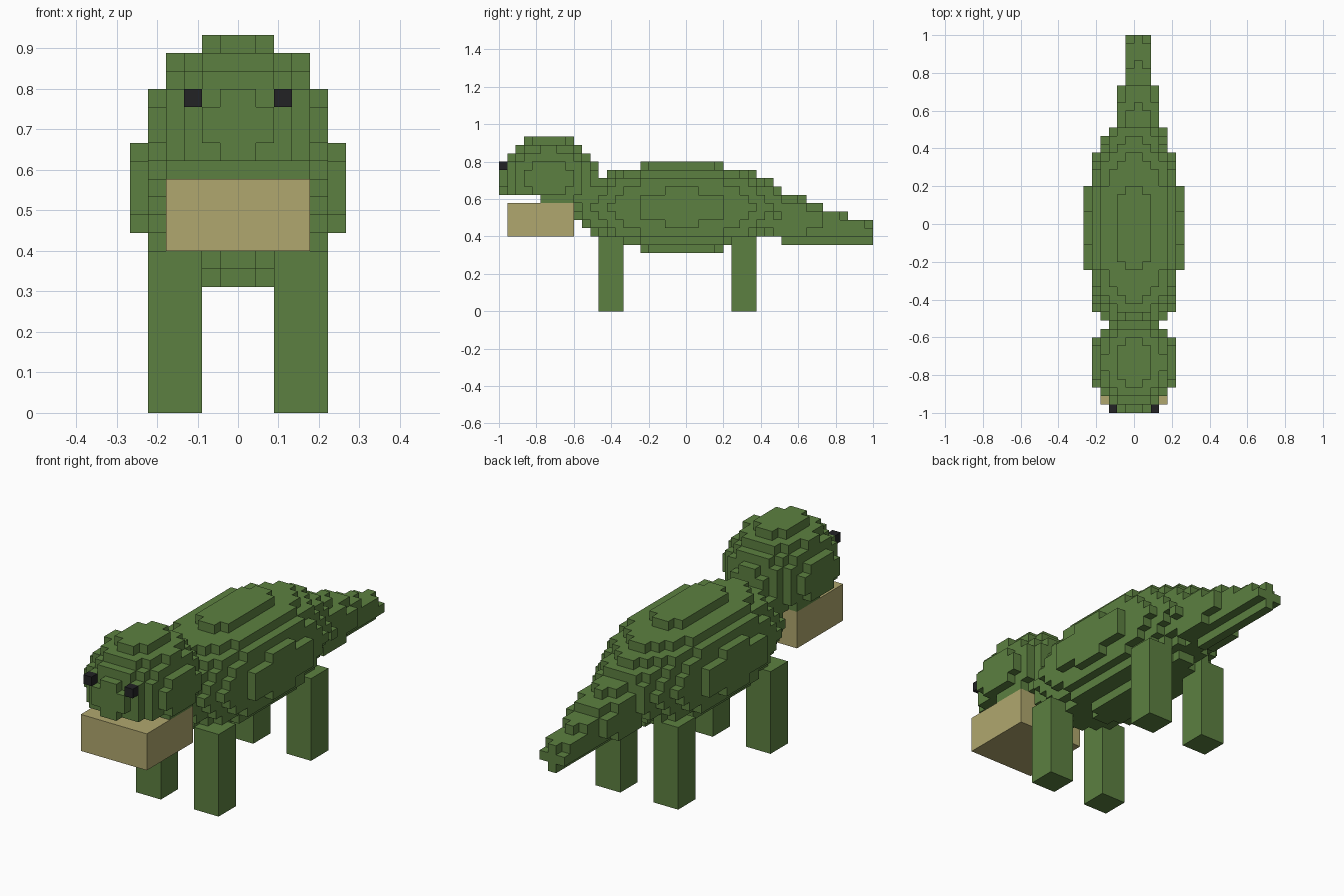
import bpy
import bmesh

cube = bpy.data.objects.get("Cube")
if cube:
    bpy.data.objects.remove(cube, do_unlink=True)

U = 2 / 45  # edge length of one block


def material(name, color):
    m = bpy.data.materials.new(name)
    m.use_nodes = True
    m.diffuse_color = (*color, 1)
    bsdf = m.node_tree.nodes["Principled BSDF"]
    bsdf.inputs["Base Color"].default_value = (*color, 1)
    bsdf.inputs["Roughness"].default_value = 0.9
    return m


green = material("leaf green", (0.107, 0.216, 0.052))
tan = material("pale tan", (0.434, 0.386, 0.156))
black = material("eye black", (0.016, 0.016, 0.018))


# Block shapes: sets of (i, j, k) cells; i from the centre plane, j from the nose, k from the ground
def box(i0, i1, j0, j1, k0, k1):
    return {(i, j, k) for i in range(i0, i1) for j in range(j0, j1) for k in range(k0, k1)}


def ellipsoid(center, radii):
    def inside(cell):
        return sum(((c + 0.5 - o) / r) ** 2 for c, o, r in zip(cell, center, radii)) <= 1
    spans = [(int(o - r) - 1, int(o + r) + 2) for o, r in zip(center, radii)]
    return {c for c in box(*spans[0], *spans[1], *spans[2]) if inside(c)}


def tapering_tail():
    cells = set()
    for j in range(33, 45):
        r = 2.0 + 0.17 * (39 - j)
        cz = 7.99 + r + (0.2 if j == 33 else 0)
        cells |= {(i, j, k) for i in range(-4, 5) for k in range(6, 16)
                  if i * i + (k - cz) ** 2 <= r * r}
    return cells


# The six sides of a block: direction and outward-wound corners
SIDES = []
for axis in range(3):
    for s in (0, 1):
        quad = []
        for a, b in ((0, 0), (1, 0), (1, 1), (0, 1)):
            p = [0, 0, 0]
            p[axis], p[(axis + 1) % 3], p[(axis + 2) % 3] = s, a, b
            quad.append(tuple(p))
        d = [0, 0, 0]
        d[axis] = 2 * s - 1
        SIDES.append((d, quad if s else quad[::-1]))

taken = set()


def build(name, cells, mat):
    """Skin the outside of a set of blocks, leaving out blocks used by earlier parts."""
    cells = cells - taken
    taken.update(cells)
    bm = bmesh.new()
    verts = {}
    for i, j, k in sorted(cells):
        for d, quad in SIDES:
            if (i + d[0], j + d[1], k + d[2]) in cells:
                continue
            corners = []
            for q in quad:
                key = (i + q[0], j + q[1], k + q[2])
                if key not in verts:
                    verts[key] = bm.verts.new((key[0] * U, key[1] * U - 1, key[2] * U))
                corners.append(verts[key])
            bm.faces.new(corners)
    # Merge flat runs of squares into single faces
    bmesh.ops.dissolve_limit(bm, angle_limit=0.01, verts=bm.verts[:], edges=bm.edges[:])
    mesh = bpy.data.meshes.new(name)
    bm.to_mesh(mesh)
    bm.free()
    mesh.materials.append(mat)
    obj = bpy.data.objects.new(name, mesh)
    bpy.context.collection.objects.link(obj)


# Lower jaw and eyes
build("lower_jaw", box(-4, 4, 1, 9, 9, 13), tan)
for side, i in (("left", 2), ("right", -3)):
    build(f"{side}_eye", box(i, i + 1, 0, 1, 17, 18), black)

# Body, then the head with an open mouth cut under the muzzle
build("body", ellipsoid((0, 22, 12.5), (6, 13, 5.5)), green)
mouth = box(-6, 6, 0, 5, 9, 14)
build("head", ellipsoid((0, 6, 16), (5, 6, 5)) - mouth, green)
build("tail", tapering_tail(), green)

# Four legs
for end, j in (("front", 12), ("back", 28)):
    for side, i in (("left", 2), ("right", -5)):
        build(f"{end}_{side}_leg", box(i, i + 3, j, j + 3, 0, 9), green)
